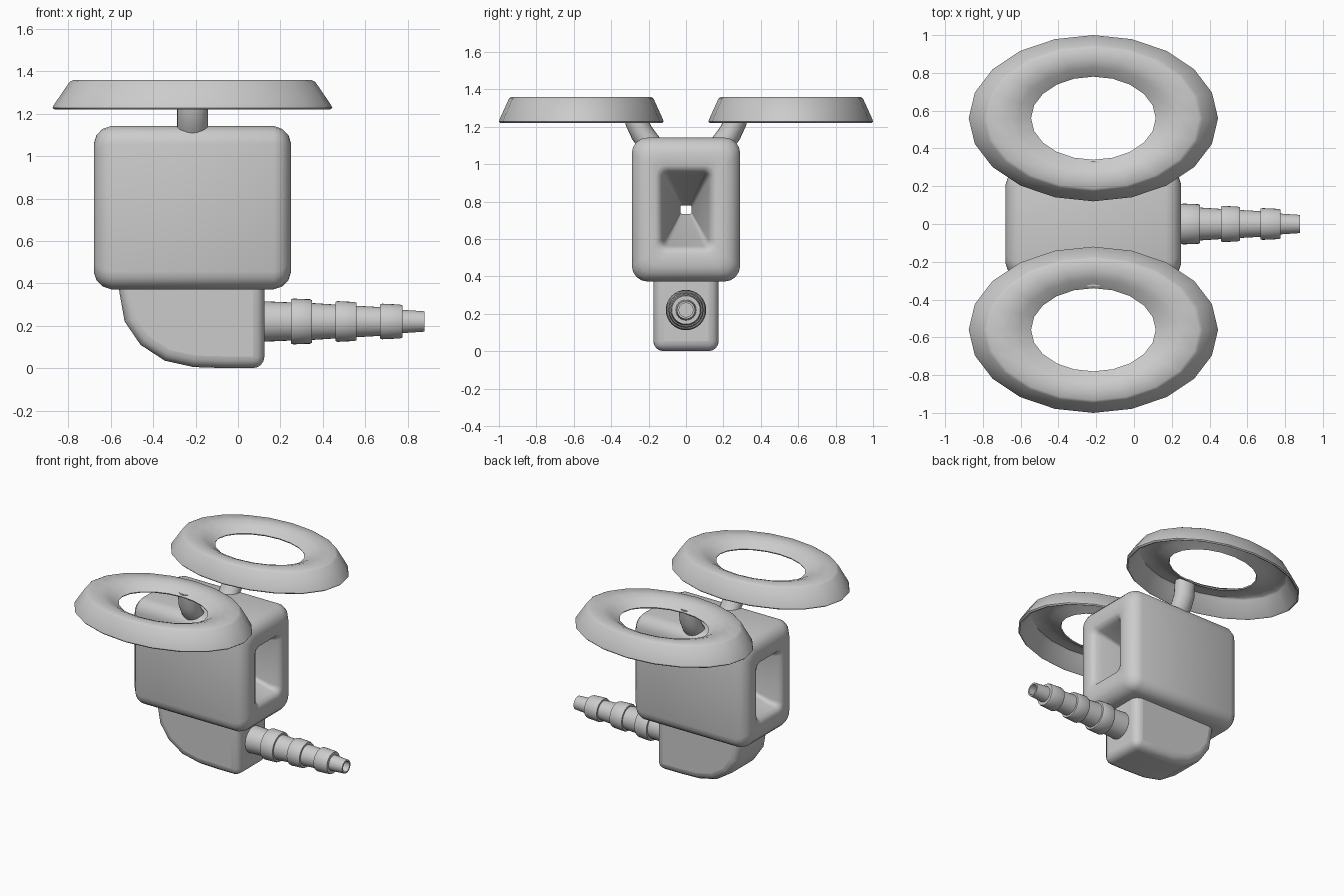
import bpy, bmesh, math
from mathutils import Vector

if "Cube" in bpy.data.objects:
    bpy.data.objects.remove(bpy.data.objects["Cube"])


def make_object(name, verts, faces, angle=40):
    mesh = bpy.data.meshes.new(name)
    mesh.from_pydata(verts, [], faces)
    bm = bmesh.new()
    bm.from_mesh(mesh)
    bmesh.ops.recalc_face_normals(bm, faces=bm.faces)
    bm.to_mesh(mesh)
    bm.free()
    ob = bpy.data.objects.new(name, mesh)
    bpy.context.collection.objects.link(ob)
    smooth(ob, angle)
    return ob


def smooth(ob, angle):
    bpy.ops.object.select_all(action='DESELECT')
    bpy.context.view_layer.objects.active = ob
    ob.select_set(True)
    bpy.ops.object.shade_smooth_by_angle(angle=math.radians(angle))


def loft(name, rings, closed=False, angle=40):
    """Bridge rings of equal length; closed joins last to first, else caps."""
    n, m = len(rings[0]), len(rings)
    faces = []
    for i in range(m if closed else m - 1):
        a, b = i * n, ((i + 1) % m) * n
        faces += [(a + j, a + (j + 1) % n, b + (j + 1) % n, b + j) for j in range(n)]
    if not closed:
        faces += [tuple(range(n)), tuple(range((m - 1) * n, m * n))]
    return make_object(name, [p for r in rings for p in r], faces, angle)


def rounded_rect(x, hy, hz, r, zc, steps=4):
    pts = []
    for k, (sy, sz) in enumerate([(1, 1), (-1, 1), (-1, -1), (1, -1)]):
        for i in range(steps + 1):
            a = math.pi / 2 * (k + i / steps)
            pts.append((x, sy * (hy - r) + r * math.cos(a), zc + sz * (hz - r) + r * math.sin(a)))
    return pts


# Main housing: rounded block with an hourglass tunnel along x
# (distance from middle, half width, half height, corner radius)
half = [(0.0, 0.03, 0.023, 0.01), (0.39, 0.118, 0.188, 0.03), (0.43, 0.127, 0.198, 0.035),
        (0.455, 0.142, 0.214, 0.045), (0.465, 0.162, 0.236, 0.055),
        (0.465, 0.21, 0.305, 0.06), (0.453, 0.245, 0.342, 0.07),
        (0.425, 0.275, 0.371, 0.08), (0.385, 0.29, 0.385, 0.085)]
cx, cz = -0.215, 0.757
sections = [rounded_rect(cx + d, y, z, r, cz) for d, y, z, r in half]
sections += [rounded_rect(cx - d, y, z, r, cz) for d, y, z, r in reversed(half[1:])]
loft("housing", sections, closed=True)

# Lower base: extruded side profile with a swept back corner
side = [(-0.565, 0.42), (-0.56, 0.36), (-0.535, 0.22), (-0.46, 0.11), (-0.345, 0.035),
        (-0.21, 0.005), (-0.21 + 0.15, 0.0), (0.125, 0.0), (0.125, 0.42)]
base = loft("base", [[(x, y, z) for x, z in side] for y in (-0.155, 0.155)])
bm = bmesh.new()
bm.from_mesh(base.data)
for v in bm.verts:
    v.co.y *= 0.175 / 0.155
sharp = [e for e in bm.edges if e.calc_face_angle(0) > math.radians(60)
         and not all(v.co.z > 0.41 for v in e.verts)]
bmesh.ops.bevel(bm, geom=sharp, offset=0.055, segments=4, profile=0.5, affect='EDGES')
bm.to_mesh(base.data)
bm.free()
smooth(base, 40)

# Barbed hose nozzle, turned about the x axis, hollow at the tip
profile = [(0.08, 0.097), (0.25, 0.09), (0.25, 0.104), (0.26, 0.108), (0.34, 0.105), (0.35, 0.10),
           (0.35, 0.087), (0.46, 0.08), (0.46, 0.092), (0.47, 0.096), (0.55, 0.092), (0.56, 0.088),
           (0.56, 0.074), (0.67, 0.068), (0.67, 0.081), (0.68, 0.084), (0.765, 0.08), (0.775, 0.076),
           (0.775, 0.055), (0.88, 0.048), (0.88, 0.037), (0.5, 0.037)]
N = 32
turned = [[(x, r * math.cos(2 * math.pi * j / N), 0.22 + r * math.sin(2 * math.pi * j / N))
           for j in range(N)] for x, r in profile]
loft("hose_nozzle", turned, angle=35)

# Oval dish rings (thin hollow shells) and their curved posts, one per side
shell = [(0.65, 1.22), (0.66, 1.228), (0.655, 1.24), (0.58, 1.35), (0.56, 1.36), (0.46, 1.36),
         (0.40, 1.342), (0.33, 1.305), (0.335, 1.297), (0.41, 1.325), (0.46, 1.34),
         (0.55, 1.34), (0.565, 1.33), (0.635, 1.225)]
path = [Vector(p) for p in [(0, 0.11, 1.0), (0, 0.19, 1.105), (0, 0.235, 1.165),
                            (0, 0.263, 1.225), (0, 0.272, 1.325)]]
for s, label in ((-1, "front"), (1, "rear")):
    rings = []
    for r, z in shell:
        rings.append([(cx + r * math.cos(math.tau * j / 20),
                       s * 0.56 + r / 1.5 * math.sin(math.tau * j / 20), z) for j in range(20)])
    loft(label + "_oval_ring", rings, closed=True)

    tube = []
    for i, p in enumerate(path):
        t = (path[min(i + 1, len(path) - 1)] - path[max(i - 1, 0)]).normalized()
        across = Vector((1, 0, 0)).cross(t)
        ring = []
        for j in range(20):
            a = math.tau * j / 20
            q = p + Vector((0.073 * math.cos(a), 0, 0)) + across * 0.062 * math.sin(a)
            ring.append((cx + q.x, s * q.y, q.z))
        tube.append(ring)
    loft(label + "_post", tube)
